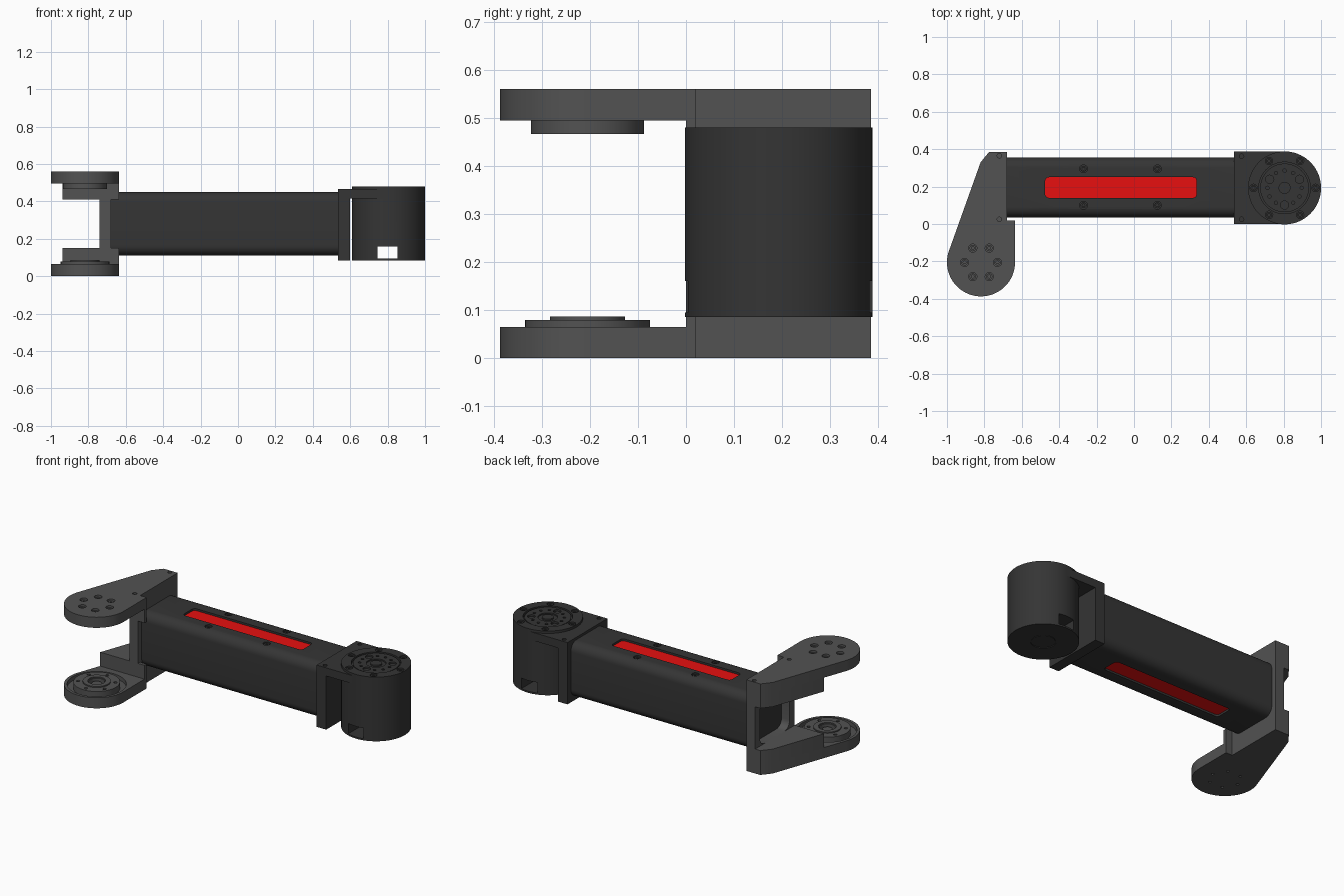
import bpy, bmesh
from math import sin, cos, pi, radians

if "Cube" in bpy.data.objects:
    bpy.data.objects.remove(bpy.data.objects["Cube"])


def material(name, rgb):
    m = bpy.data.materials.new(name)
    m.diffuse_color = (*rgb, 1)
    m.use_nodes = True
    m.node_tree.nodes["Principled BSDF"].inputs["Base Color"].default_value = m.diffuse_color
    return m


DARK = material("dark_metal", (0.035, 0.035, 0.035))
GREY = material("grey_metal", (0.085, 0.085, 0.085))
RED = material("red_panel", (0.8, 0.005, 0.005))


def arc(cx, cy, r, a0, a1, n):
    return [(cx + r * cos(radians(a0 + (a1 - a0) * i / n)),
             cy + r * sin(radians(a0 + (a1 - a0) * i / n))) for i in range(n + 1)]


def circle(cx, cy, r, n=64):
    return arc(cx, cy, r, 0, 360, n)[:-1]


def rounded(x0, x1, y0, y1, r, n=6):
    pts = []
    for cx, cy, a in ((x1 - r, y1 - r, 0), (x0 + r, y1 - r, 90),
                      (x0 + r, y0 + r, 180), (x1 - r, y0 + r, 270)):
        pts += arc(cx, cy, r, a, a + 90, n)
    return pts


def rect(x0, x1, y0, y1):
    return [(x0, y0), (x1, y0), (x1, y1), (x0, y1)]


def ring(cx, cy, r, n, start=0):
    return [(cx + r * cos(radians(start) + 2 * pi * i / n),
             cy + r * sin(radians(start) + 2 * pi * i / n)) for i in range(n)]


def solids(name, parts, mat=None, axis="z"):
    """Extrude each (outline, low, high) along the axis into one object."""
    bm = bmesh.new()
    for pts, lo, hi in parts:
        place = (lambda p, h: (p[0], p[1], h)) if axis == "z" else (lambda p, h: (h, p[0], p[1]))
        a = [bm.verts.new(place(p, lo)) for p in pts]
        b = [bm.verts.new(place(p, hi)) for p in pts]
        bm.faces.new(a[::-1])
        bm.faces.new(b)
        for i in range(len(a)):
            j = (i + 1) % len(a)
            bm.faces.new((a[i], a[j], b[j], b[i]))
    bmesh.ops.recalc_face_normals(bm, faces=bm.faces)
    me = bpy.data.meshes.new(name)
    bm.to_mesh(me)
    bm.free()
    ob = bpy.data.objects.new(name, me)
    bpy.context.collection.objects.link(ob)
    if mat:
        me.materials.append(mat)
    return ob


def cut(ob, parts, axis="z"):
    cutter = solids("cutter", parts, None, axis)
    cutter.hide_render = True
    mod = ob.modifiers.new("cut", "BOOLEAN")
    mod.operation, mod.solver, mod.object = "DIFFERENCE", "EXACT", cutter
    bpy.context.view_layer.objects.active = ob
    bpy.ops.object.modifier_apply(modifier=mod.name)
    bpy.data.objects.remove(cutter)


def holes(points, r, lo, hi, n=20):
    return [(circle(x, y, r, n), lo, hi) for x, y in points]


def bolts(name, points, r, top, mat):
    """Socket-head screws with a hexagonal recess."""
    ob = solids(name, holes(points, r, top - 0.02, top), mat)
    cut(ob, holes(points, r * 0.5, top - 0.01, top + 0.01, 6))


# Beam with red windows above and below
beam = solids("beam", [(rounded(0.035, 0.355, 0.11, 0.45, 0.055, 8), -0.685, 0.54)], DARK, "x")
window = rounded(-0.475, 0.335, 0.14, 0.25, 0.02)
beam_bolts = [(x, y) for x in (-0.27, 0.125) for y in (0.10, 0.295)]
cut(beam, [(window, 0.435, 0.47), (window, 0.09, 0.125)] + holes(beam_bolts, 0.021, 0.435, 0.47))
solids("top_red_panel", [(window, 0.43, 0.438)], RED)
solids("bottom_red_panel", [(window, 0.122, 0.13)], RED)
bolts("beam_screws", beam_bolts, 0.016, 0.445, DARK)

# Fork: two swept plates, thick roots and a web between them
FX, FY = -0.818, -0.205
root = [(-0.82, 0.33), (-0.775, 0.385), (-0.68, 0.385), (-0.68, 0.02), (-0.636, 0.02)]
outline = arc(FX, FY, 0.182, 0, -199, 36) + root
gusset = [(-0.938, 0.0)] + root + [(-0.636, 0.0)]
fork_bolts = ring(FX, FY, 0.088, 6)
corner_bolts = [(-0.72, 0.365), (-0.72, 0.025)]

upper = solids("upper_fork_plate", [(outline, 0.495, 0.56)], GREY)
cut(upper, holes(fork_bolts, 0.022, 0.535, 0.6) + holes(corner_bolts, 0.012, 0.545, 0.6))
bolts("fork_screws", fork_bolts, 0.017, 0.55, GREY)

lower = solids("lower_fork_plate", [(outline, 0.0, 0.065)], GREY)
cut(lower, [(circle(FX, FY, 0.165), 0.04, 0.1)] + holes(fork_bolts, 0.008, -0.02, 0.015, 12))

solids("upper_fork_root", [(gusset, 0.41, 0.496)], GREY)
solids("lower_fork_root", [(gusset, 0.064, 0.15)], GREY)
web = solids("fork_web", [(rect(-0.74, -0.68, 0.0, 0.385), 0.064, 0.496)], GREY)
cut(web, [(rounded(0.05, 0.34, 0.15, 0.41, 0.05), -0.8, -0.6)], "x")

# Hubs facing each other inside the fork
solids("upper_hub", [(circle(FX, FY, 0.118), 0.466, 0.5)], GREY)
hub = solids("lower_hub", [(circle(FX, FY, 0.13), 0.035, 0.079)], GREY)
cut(hub, [(circle(FX, FY, 0.045, 40), 0.05, 0.1)] + holes(ring(FX, FY, 0.104, 6, 30), 0.01, 0.065, 0.1, 12))
collar = solids("lower_hub_collar", [(circle(FX, FY, 0.078), 0.07, 0.086)], GREY)
cut(collar, [(circle(FX, FY, 0.05, 40), 0.05, 0.1)])
solids("lower_hub_core", [(circle(FX, FY, 0.028, 32), 0.04, 0.07)], GREY)

# Joint housing with recessed output face and side slot
JX, JY = 0.805, 0.193
joint_bolts = ring(JX, JY, 0.166, 6)
slot = (rect(0.745, 0.852, -0.1, 0.5), 0.095, 0.16)
housing = solids("joint_housing", [(circle(JX, JY, 0.195, 96), 0.085, 0.48)], DARK)
cut(housing, [(circle(JX, JY, 0.138), 0.462, 0.5), slot] + holes(joint_bolts, 0.02, 0.465, 0.5))
cut(housing, [(circle(JX, JY, 0.07, 40), 0.08, 0.089)])
solids("housing_bottom_cap", [(circle(JX, JY, 0.065, 40), 0.086, 0.093)], DARK)
bolts("joint_screws", joint_bolts, 0.016, 0.474, DARK)

# Output flange with pin holes and a centre hub
flange = solids("output_flange", [(circle(JX, JY, 0.13), 0.45, 0.476)], DARK)
cut(flange, holes(ring(JX, JY, 0.092, 3, 30), 0.022, 0.466, 0.5)
    + holes(ring(JX, JY, 0.092, 6, 0), 0.009, 0.466, 0.5, 12)
    + holes(ring(JX, JY, 0.092, 3, 90), 0.009, 0.466, 0.5, 12)
    + [(circle(JX, JY, 0.055, 40), 0.468, 0.5)])
solids("output_centre", [(circle(JX, JY, 0.032, 32), 0.46, 0.477)], DARK)

# Mount joining the beam to the joint: end plate and two shelves
mount_bolts = [(0.575, 0.362), (0.575, 0.025)]
solids("mount_end_plate", [(rect(0.535, 0.60, 0.0, 0.388), 0.085, 0.416)], DARK)
shelf = solids("mount_top_shelf", [(rect(0.535, 0.80, 0.0, 0.388), 0.415, 0.465)], DARK)
cut(shelf, holes(mount_bolts, 0.012, 0.45, 0.5) + [(circle(JX, JY, 0.185), 0.4, 0.5)])
shelf2 = solids("mount_bottom_shelf", [(rect(0.535, 0.80, 0.0, 0.388), 0.085, 0.16)], DARK)
cut(shelf2, [slot[:1] + (0.095, 0.2), (circle(JX, JY, 0.06, 40), 0.05, 0.2)])

# Smooth the round walls, keep edges crisp
bpy.ops.object.select_all(action="DESELECT")
for ob in bpy.context.scene.objects:
    ob.select_set(True)
bpy.context.view_layer.objects.active = beam
bpy.ops.object.shade_smooth_by_angle(angle=radians(30))
